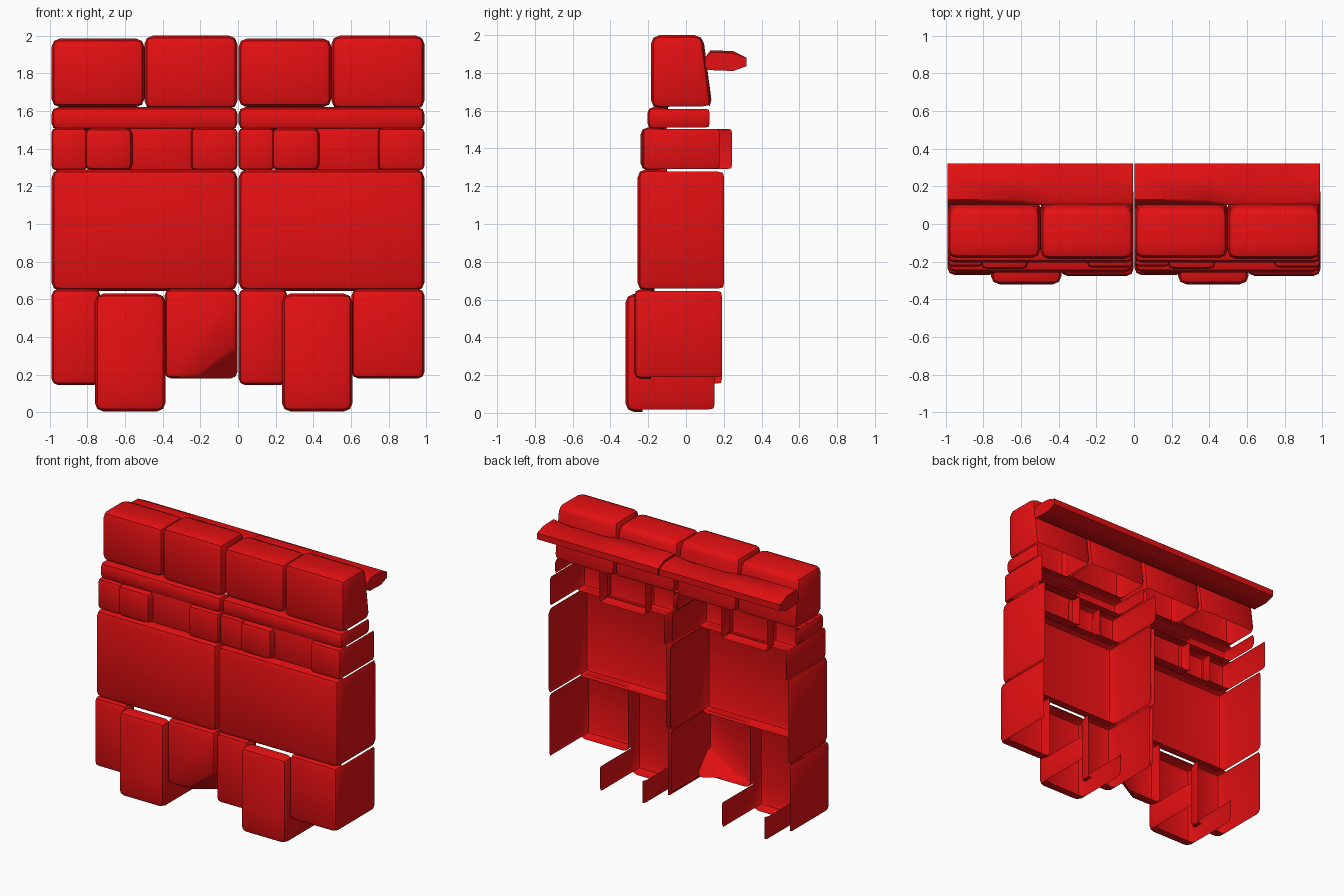
import bpy, bmesh, math
from mathutils import Vector

if "Cube" in bpy.data.objects:
    bpy.data.objects.remove(bpy.data.objects["Cube"])

red = bpy.data.materials.new("red_stone")
red.diffuse_color = (0.78, 0.005, 0.006, 1)
red.use_nodes = True
red.node_tree.nodes["Principled BSDF"].inputs["Base Color"].default_value = red.diffuse_color


def finish(name, bm):
    me = bpy.data.meshes.new(name)
    bm.to_mesh(me)
    bm.free()
    me.materials.append(red)
    me.shade_smooth()
    me.set_sharp_from_angle(angle=math.radians(42))
    ob = bpy.data.objects.new(name, me)
    bpy.context.collection.objects.link(ob)
    return ob


def cut(bm, co, no, clear=False):
    return bmesh.ops.bisect_plane(bm, geom=bm.verts[:] + bm.edges[:] + bm.faces[:], dist=1e-5,
                                  plane_co=co, plane_no=no, clear_outer=clear)


def brick(name, x, z, y, keep, bev=0.035, top_back=None, side_top=9.0, chip=None):
    """Rounded hollow stone: beyond a shallow rim only the sides in `keep` run to the back."""
    bm = bmesh.new()
    bmesh.ops.create_cube(bm, size=1)
    for v in bm.verts:
        right, back, up = v.co.x > 0, v.co.y > 0, v.co.z > 0
        v.co = (x[right], y[back], z[up])
        if top_back is not None and back and up:
            v.co.y = top_back
    bmesh.ops.bevel(bm, geom=bm.edges[:], offset=bev, segments=2, profile=0.5, affect='EDGES')
    if chip:
        res = cut(bm, chip[0], chip[1], True)
        rim = [e for e in res['geom_cut'] if isinstance(e, bmesh.types.BMEdge)]
        bmesh.ops.holes_fill(bm, edges=rim, sides=0)
        bmesh.ops.recalc_face_normals(bm, faces=bm.faces[:])
    rim_y = y[0] + 0.09
    cut(bm, (0, rim_y, 0), (0, 1, 0))
    if side_top < z[1]:
        cut(bm, (0, 0, side_top), (0, 0, 1))
    bm.normal_update()
    doomed = []
    for f in bm.faces:
        n, c = f.normal, f.calc_center_median()
        if c.y < rim_y or n.y < -0.3:
            continue
        ax = max(range(3), key=lambda i: abs(n[i]))
        side = (("L", "R"), ("F", "K"), ("B", "T"))[ax][n[ax] > 0]
        if side not in keep or c.z > side_top:
            doomed.append(f)
    bmesh.ops.delete(bm, geom=doomed, context='FACES')
    return finish(name, bm)


def ledge(name, x0):
    """Uneven walkway slab behind the top stones."""
    bm = bmesh.new()
    rings = []
    for dx, top in ((0, 1.92), (0.4, 1.92), (0.58, 1.885), (0.8, 1.885), (0.985, 1.91)):
        prof = [(0.10, 1.83), (0.12, 1.815), (0.25, 1.81), (0.32, 1.835),
                (0.32, 1.88), (0.25, top - 0.005), (0.13, top), (0.10, 1.88)]
        rings.append([bm.verts.new((x0 + dx, py, pz)) for py, pz in prof])
    for a, b in zip(rings, rings[1:]):
        for i in range(8):
            j = (i + 1) % 8
            bm.faces.new((a[i], a[j], b[j], b[i]))
    bm.faces.new(rings[0])
    bm.faces.new(rings[-1])
    bmesh.ops.recalc_face_normals(bm, faces=bm.faces[:])
    finish(name, bm)


# Two repeating wall sections side by side
for tag, s in (("left", -0.99), ("right", 0.003)):
    W = 0.987

    def B(part, x0, x1, z0, z1, y0, y1, keep="", **kw):
        brick(f"{part}_{tag}", (s + x0, s + x1), (z0, z1), (y0, y1), keep, **kw)

    # Top stones
    B("top_stone_low", 0, 0.493, 1.62, 1.985, -0.18, 0.14, "LRTK", bev=0.045, top_back=0.09)
    B("top_stone_high", 0.493, W, 1.61, 2.0, -0.185, 0.14, "LRTK", bev=0.045, top_back=0.09)
    # Narrow moulding
    B("moulding", 0, W, 1.50, 1.62, -0.205, 0.135, "LR", bev=0.035)
    # Small stone course
    B("corner_small", 0, 0.19, 1.285, 1.51, -0.225, 0.25, "L", bev=0.025)
    B("raised_small", 0.175, 0.43, 1.285, 1.51, -0.24, 0.18)
    B("recessed_small", 0.40, 0.77, 1.27, 1.53, -0.19, 0.18, bev=0.02)
    B("end_small", 0.74, W, 1.285, 1.51, -0.23, 0.185, "R", bev=0.025)
    # Large central stone
    B("main_stone", 0, W, 0.645, 1.29, -0.257, 0.215, "LR", bev=0.045)
    # Base stones and the projecting foot
    B("base_corner", 0, 0.26, 0.145, 0.655, -0.27, 0.20, "L")
    chip = None
    if tag == "left":
        chip = (Vector((-0.24, -0.275, 0.18)), Vector((0.62, -0.92, -0.77)).normalized())
    B("base_end", 0.60, W, 0.18, 0.655, -0.275, 0.20, "R", chip=chip)
    B("foot", 0.23, 0.605, 0.005, 0.63, -0.32, 0.165, "LR", bev=0.045, side_top=0.19)
    # Rear walkway
    ledge(f"walkway_{tag}", s)
